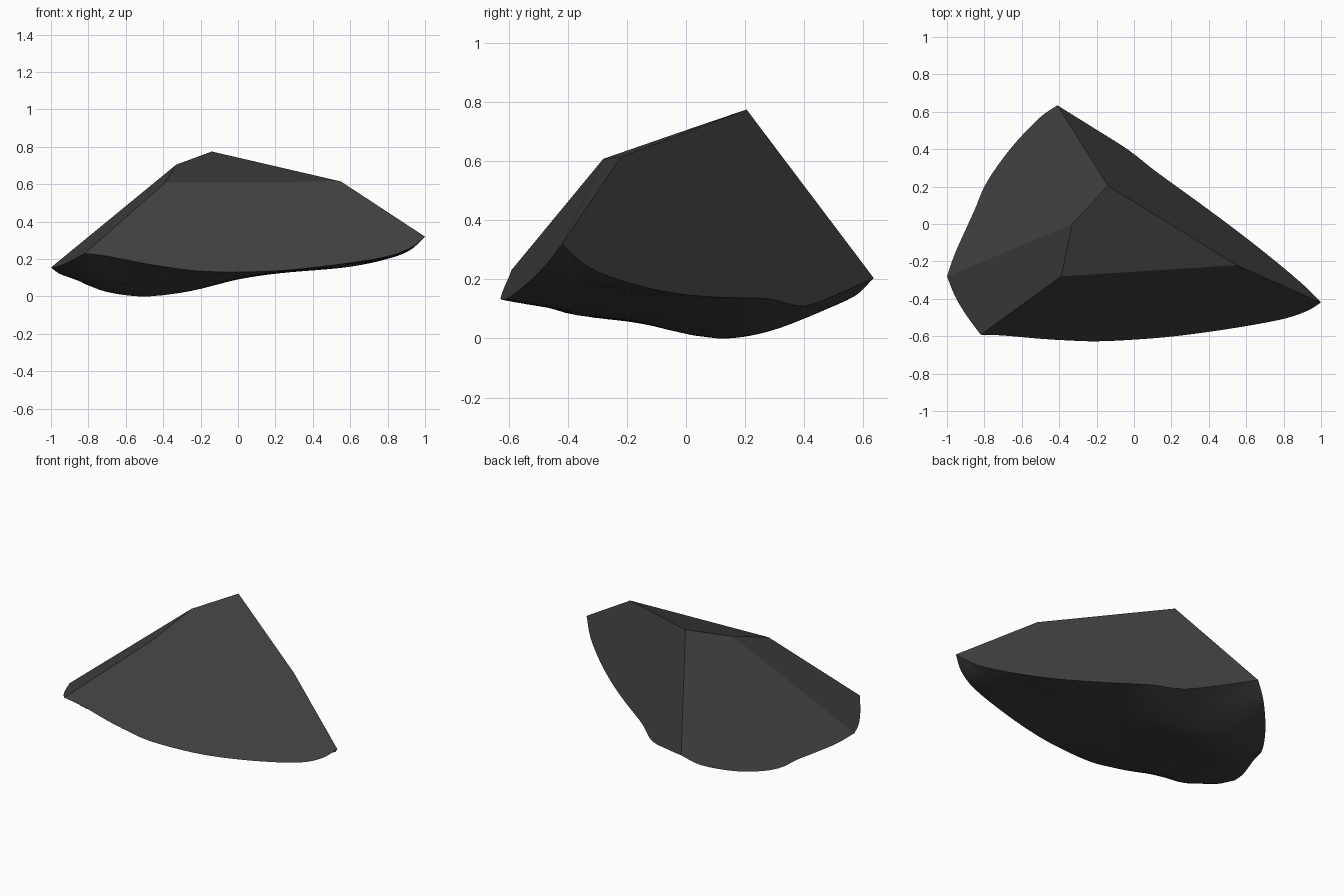
import bpy, bmesh, math
from mathutils import Vector

if "Cube" in bpy.data.objects:
    bpy.data.objects.remove(bpy.data.objects["Cube"])

# Facet planes, each solved for one coordinate
def front_y(x, z): return -0.28 + 0.06 * (x + 0.39) + 0.755 * (z - 0.61)
def back_x(y, z): return -0.14 + (y - 0.21 + 0.398 * (z - 0.775)) / -0.716
def left_back_z(x, y): return 0.775 + (x + 0.14 - 0.6 * (y - 0.21)) / 0.915
def left_front_z(x, y): return 0.61 + (x + 0.39 + 0.235 * (y + 0.28)) / 1.32

# Crown corners and rim corners
peak, ridge = Vector((-0.14, 0.205, 0.775)), Vector((-0.33, 0.0, 0.705))
brow_l, brow_r = Vector((-0.39, -0.28, 0.608)), Vector((0.55, -0.22, 0.615))
back_c, left_c = Vector((-0.41, 0.635, 0.205)), Vector((-1.0, -0.28, 0.155))
front_c, right_c = Vector((-0.82, -0.592, 0.23)), Vector((1.0, -0.42, 0.32))

# Curved rim of each facet, lying in the facet plane
rim_left_back = [back_c] + [Vector((x, y, left_back_z(x, y))) for x, y in
    ((-0.5, 0.572), (-0.62, 0.45), (-0.72, 0.325), (-0.8, 0.2), (-0.85, 0.08), (-0.905, -0.04), (-0.96, -0.165))] + [left_c]
rim_left_front = [left_c] + [Vector((x, y, left_front_z(x, y))) for x, y in
    ((-0.955, -0.39), (-0.895, -0.49))] + [front_c]
rim_front = [front_c] + [Vector((x, front_y(x, z), z)) for x, z in
    ((-0.7, 0.216), (-0.5, 0.177), (-0.35, 0.153), (-0.2, 0.135), (0.0, 0.131), (0.22, 0.138),
     (0.5, 0.166), (0.78, 0.21), (0.92, 0.258))] + [right_c]
rim_back = [right_c] + [Vector((back_x(y, z), y, z)) for y, z in
    ((-0.33, 0.242), (-0.2, 0.19), (-0.05, 0.155), (0.1, 0.14), (0.28, 0.134), (0.4, 0.11), (0.52, 0.153))] + [back_c]

# Measured points on the belly
belly = [(-0.5, 0.12, 0.0), (0.0, 0.08, 0.092), (0.3, -0.2, 0.138), (0.6, -0.3, 0.178),
         (-0.55, -0.2, 0.062), (-0.5, -0.42, 0.09), (-0.5, 0.3, 0.03), (-0.75, 0.05, 0.04),
         (-0.75, -0.2, 0.065), (-0.25, 0.15, 0.03), (0.0, -0.25, 0.1), (-0.25, -0.2, 0.075),
         (-0.75, -0.45, 0.12)]

def smooth_path(p, n=4):
    """Catmull-Rom through the points, with clean corners at both ends."""
    q = [2 * p[0] - p[1]] + p + [2 * p[-1] - p[-2]]
    out = []
    for i in range(1, len(q) - 2):
        a, b, c, d = q[i - 1:i + 3]
        for k in range(n):
            t = k / n
            out.append(0.5 * (2 * b + (c - a) * t + (2 * a - 5 * b + 4 * c - d) * t * t
                              + (3 * b - a - 3 * c + d) * t ** 3))
    return out

def thin_plate(points):
    """Smooth height function z(x, y) passing through all the points."""
    def basis(x, y):
        row = []
        for px, py, _ in points:
            s = (x - px) ** 2 + (y - py) ** 2
            row.append(s * math.log(s) if s > 1e-12 else 0.0)
        return row + [1.0, x, y]
    n = len(points)
    m = [basis(p[0], p[1]) + [p[2]] for p in points]
    for k in range(3):
        m.append([(1.0, p[0], p[1])[k] for p in points] + [0.0] * 4)
    size = n + 3
    for c in range(size):
        best = max(range(c, size), key=lambda r: abs(m[r][c]))
        m[c], m[best] = m[best], m[c]
        for r in range(c + 1, size):
            f = m[r][c] / m[c][c]
            if f:
                m[r] = [a - f * b for a, b in zip(m[r], m[c])]
    w = [0.0] * size
    for r in range(size - 1, -1, -1):
        w[r] = (m[r][size] - sum(m[r][k] * w[k] for k in range(r + 1, size))) / m[r][r]
    return lambda x, y: sum(a * b for a, b in zip(w, basis(x, y)))

bm = bmesh.new()
crown = [bm.verts.new(v) for v in (peak, ridge, brow_l, brow_r)]
pk, rg, bl, br = crown
sides = [[bm.verts.new(v) for v in smooth_path(p)]
         for p in (rim_left_back, rim_left_front, rim_front, rim_back)]
rim = [v for s in sides for v in s]

# Flat facets: table and four sides
bm.faces.new(crown)
for i, top in enumerate(((rg, pk), (bl, rg), (br, bl), (pk, br))):
    bm.faces.new(sides[i] + [sides[(i + 1) % 4][0]] + list(top))

# Smooth belly: rings from the rim in to the lowest point
height = thin_plate([tuple(v.co) for v in rim[::2]] + belly)
low = Vector((-0.48, 0.11, 0.0))
prev, rings, count = rim, 14, len(rim)
for r in range(rings - 1, 0, -1):
    t = (r / rings) ** 0.75
    ring = []
    for v in rim:
        p = low.lerp(v.co, t)
        ring.append(bm.verts.new((p.x, p.y, max(0.0, height(p.x, p.y)))))
    for i in range(count):
        j = (i + 1) % count
        bm.faces.new((prev[i], prev[j], ring[j], ring[i])).smooth = True
    prev = ring
tip = bm.verts.new(low)
for i in range(count):
    bm.faces.new((prev[i], prev[(i + 1) % count], tip)).smooth = True

# Keep facet edges sharp
for e in bm.edges:
    if any(not f.smooth for f in e.link_faces):
        e.smooth = False
bmesh.ops.recalc_face_normals(bm, faces=bm.faces)

mesh = bpy.data.meshes.new("rock")
bm.to_mesh(mesh)
bm.free()
rock = bpy.data.objects.new("rock", mesh)
bpy.context.collection.objects.link(rock)
mat = bpy.data.materials.new("dark_stone")
mat.diffuse_color = (0.05, 0.05, 0.05, 1)
mat.use_nodes = True
mat.node_tree.nodes["Principled BSDF"].inputs["Base Color"].default_value = mat.diffuse_color
mesh.materials.append(mat)
